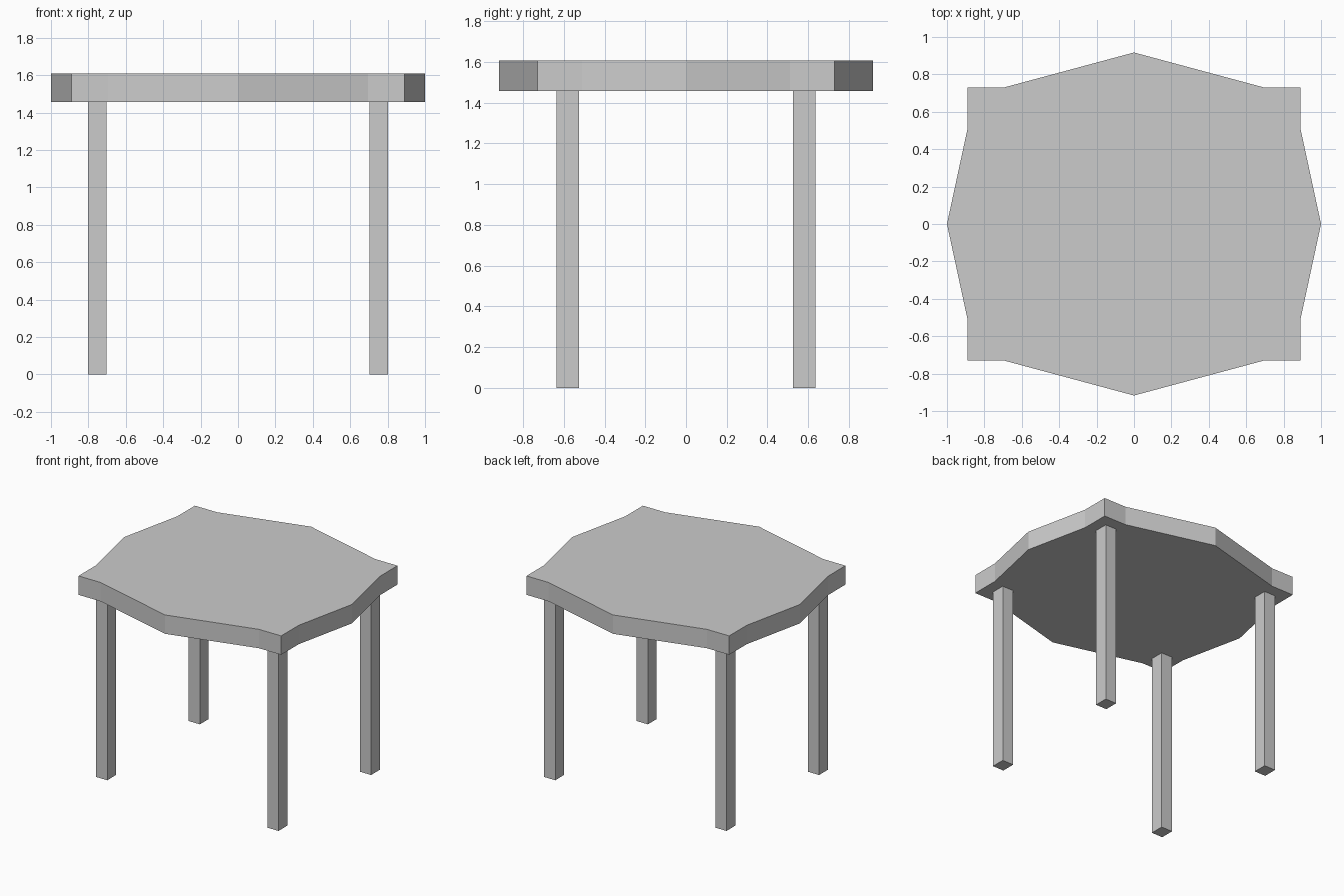
import bpy
import bmesh

if "Cube" in bpy.data.objects:
    bpy.data.objects.remove(bpy.data.objects["Cube"])

TOP_Z, UNDER_Z = 1.608, 1.458


def make_object(name, bm):
    bmesh.ops.recalc_face_normals(bm, faces=bm.faces)
    mesh = bpy.data.meshes.new(name)
    bm.to_mesh(mesh)
    bm.free()
    obj = bpy.data.objects.new(name, mesh)
    bpy.context.collection.objects.link(obj)
    return obj


# Tabletop: one quarter of the outline, mirrored round all four sides
quarter = [(1.0, 0.0), (0.89, 0.51), (0.89, 0.73), (0.695, 0.73), (0.0, 0.917)]
half = quarter + [(-x, y) for x, y in reversed(quarter[:-1])]
outline = half + [(x, -y) for x, y in reversed(half[1:-1])]

bm = bmesh.new()
face = bm.faces.new([bm.verts.new((x, y, UNDER_Z)) for x, y in outline])
ext = bmesh.ops.extrude_face_region(bm, geom=[face], use_keep_orig=True)
top_verts = [g for g in ext["geom"] if isinstance(g, bmesh.types.BMVert)]
bmesh.ops.translate(bm, verts=top_verts, vec=(0, 0, TOP_Z - UNDER_Z))
make_object("tabletop", bm)

# Four square legs
for side, sx in (("left", -1), ("right", 1)):
    for end, sy in (("front", -1), ("back", 1)):
        bm = bmesh.new()
        bmesh.ops.create_cube(bm, size=1)
        bmesh.ops.scale(bm, vec=(0.098, 0.11, UNDER_Z), verts=bm.verts)
        bmesh.ops.translate(bm, vec=(sx * 0.752, sy * 0.581, UNDER_Z / 2), verts=bm.verts)
        make_object(f"{end}_{side}_leg", bm)
